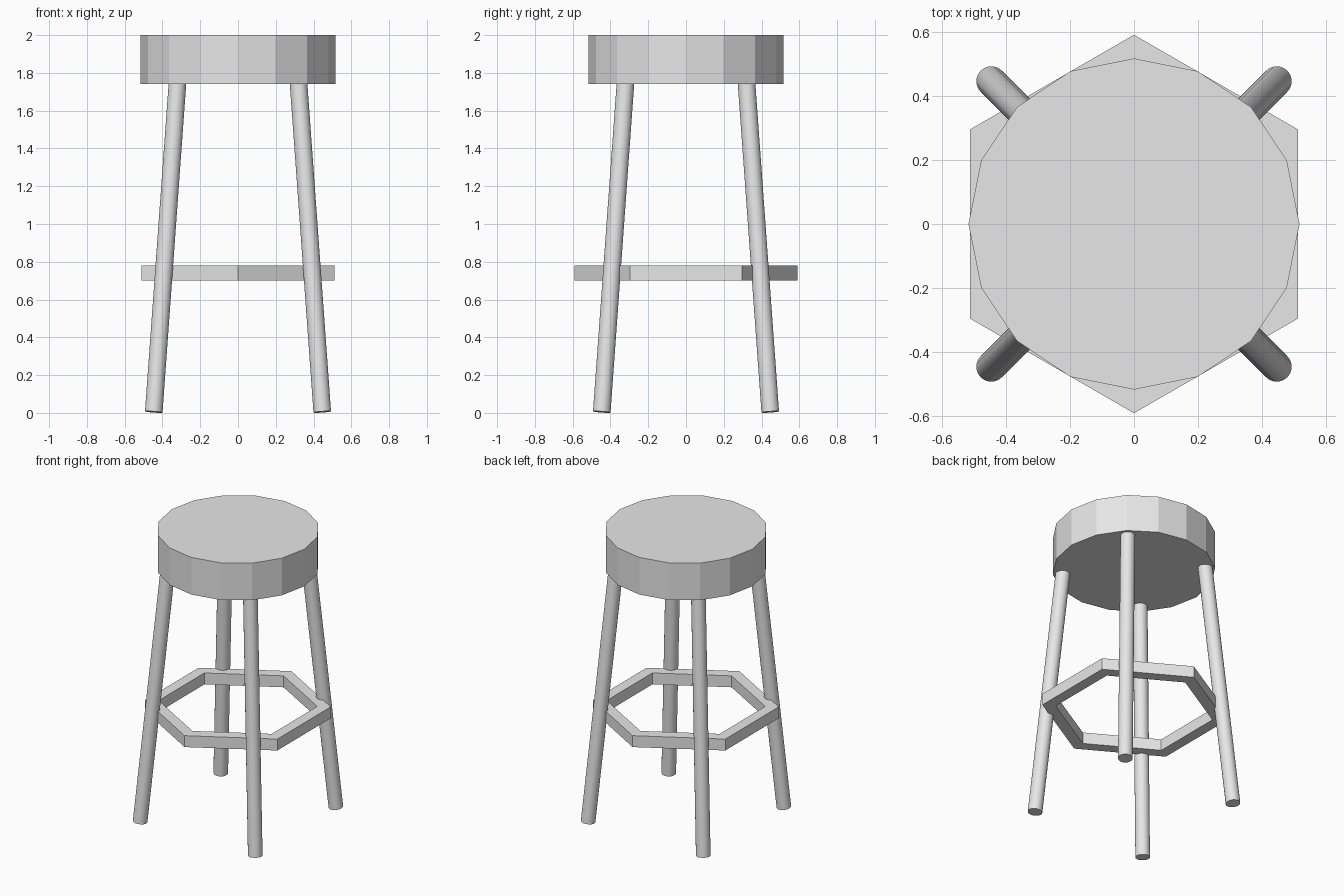
import bpy
import bmesh
import math
from mathutils import Vector

cube = bpy.data.objects.get("Cube")
if cube:
    bpy.data.objects.remove(cube, do_unlink=True)

GREY = (0.8, 0.8, 0.8, 1.0)
grey = bpy.data.materials.new("light_grey")
grey.use_nodes = True
grey.diffuse_color = GREY
grey.node_tree.nodes["Principled BSDF"].inputs["Base Color"].default_value = GREY


def circle(radius, sides, z, start=0.0):
    """Points of a regular polygon at height z."""
    return [Vector((radius * math.cos(start + math.tau * i / sides),
                    radius * math.sin(start + math.tau * i / sides), z))
            for i in range(sides)]


def add_object(name, bm):
    bmesh.ops.recalc_face_normals(bm, faces=bm.faces)
    mesh = bpy.data.meshes.new(name)
    bm.to_mesh(mesh)
    bm.free()
    mesh.materials.append(grey)
    obj = bpy.data.objects.new(name, mesh)
    bpy.context.collection.objects.link(obj)
    return obj


def bridge(bm, loop_a, loop_b):
    n = len(loop_a)
    for i in range(n):
        j = (i + 1) % n
        bm.faces.new((loop_a[i], loop_a[j], loop_b[j], loop_b[i]))


# Seat: thick sixteen-sided disc
bm = bmesh.new()
low, high = [[bm.verts.new(p) for p in circle(0.517, 16, z)] for z in (1.74, 2.0)]
bridge(bm, low, high)
bm.faces.new(low)
bm.faces.new(high)
add_object("seat", bm)

# Foot ring: hexagonal band with a square section
bm = bmesh.new()
section = [(0.591, 0.70), (0.591, 0.78), (0.505, 0.78), (0.505, 0.70)]
loops = [[bm.verts.new(p) for p in circle(r, 6, z, math.pi / 6)] for r, z in section]
for k in range(4):
    bridge(bm, loops[k], loops[(k + 1) % 4])
add_object("foot_ring", bm)

# Legs: splayed round rods, ends square to their own axis
for depth, sy in (("front", -1), ("back", 1)):
    for side, sx in (("left", 1), ("right", -1)):
        foot = Vector((sx * 0.446, sy * 0.446, 0.005))
        head = Vector((sx * 0.318, sy * 0.318, 1.78))
        axis = head - foot
        turn = Vector((0, 0, 1)).rotation_difference(axis)
        bm = bmesh.new()
        ends = [[bm.verts.new(foot + turn @ p) for p in circle(0.0465, 32, z)]
                for z in (0, axis.length)]
        bridge(bm, *ends)
        for end in ends:
            bm.faces.new(end)
        leg = add_object(f"{depth}_{side}_leg", bm)
        bpy.ops.object.select_all(action="DESELECT")
        leg.select_set(True)
        bpy.context.view_layer.objects.active = leg
        bpy.ops.object.shade_smooth_by_angle(angle=math.radians(30))
